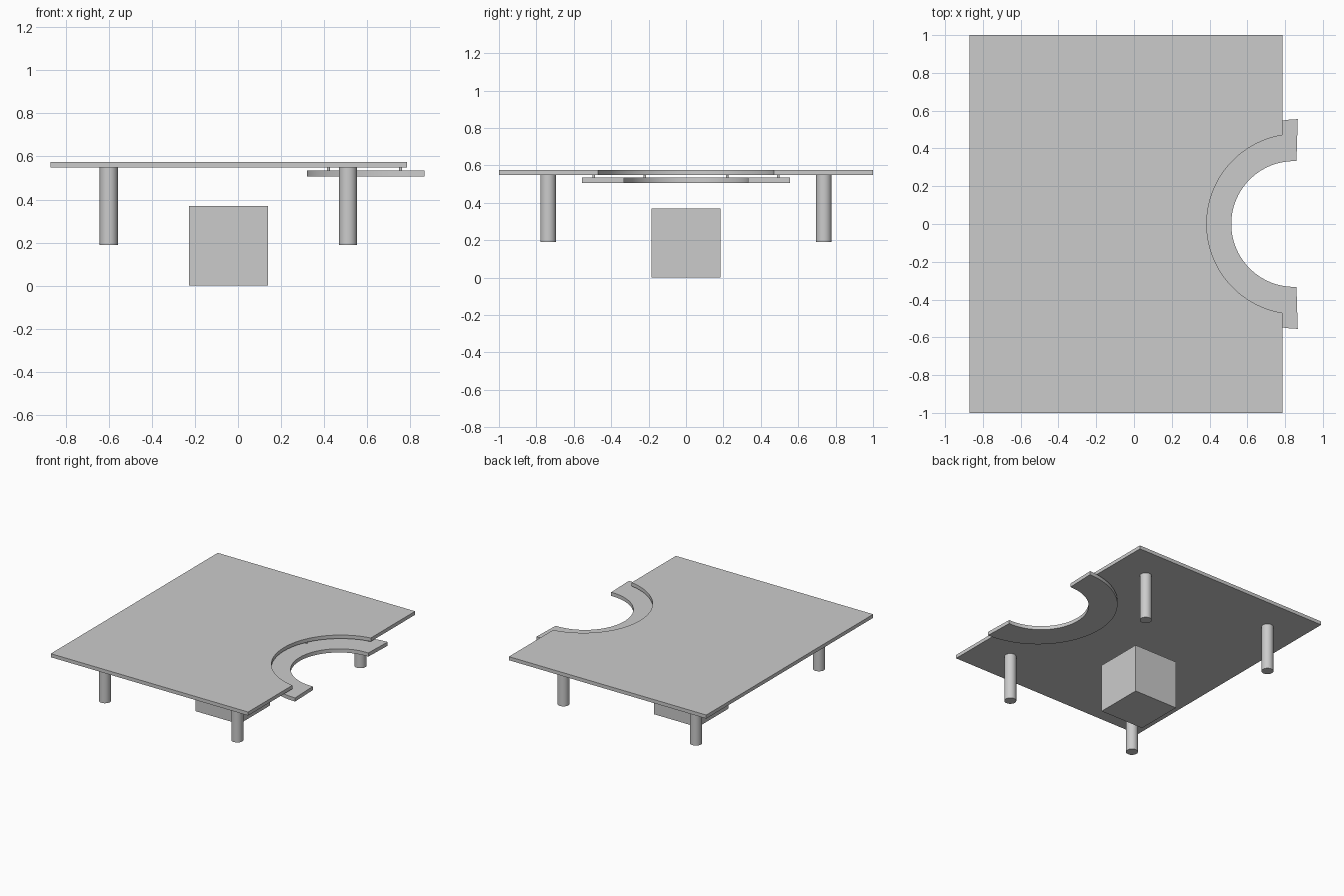
import bpy, bmesh
from math import cos, sin, pi, atan2

if "Cube" in bpy.data.objects:
    bpy.data.objects.remove(bpy.data.objects["Cube"])


def arc(cx, r, x_end, n=48):
    """Points of a left-facing arc about (cx, 0), from +y to -y, ending at x = x_end."""
    a = atan2((r * r - (x_end - cx) ** 2) ** 0.5, x_end - cx)
    return [(cx + r * cos(a + (2 * pi - 2 * a) * i / n),
             r * sin(a + (2 * pi - 2 * a) * i / n)) for i in range(n + 1)]


def finish(bm, name):
    bmesh.ops.recalc_face_normals(bm, faces=bm.faces[:])
    me = bpy.data.meshes.new(name)
    bm.to_mesh(me)
    bm.free()
    ob = bpy.data.objects.new(name, me)
    bpy.context.collection.objects.link(ob)
    bpy.ops.object.select_all(action='DESELECT')
    ob.select_set(True)
    bpy.context.view_layer.objects.active = ob
    bpy.ops.object.shade_smooth_by_angle(angle=0.52)
    return ob


def slab(name, outline, z0, z1):
    bm = bmesh.new()
    face = bm.faces.new([bm.verts.new((x, y, z0)) for x, y in outline])
    ext = bmesh.ops.extrude_face_region(bm, geom=[face], use_keep_orig=True)
    verts = [g for g in ext['geom'] if isinstance(g, bmesh.types.BMVert)]
    bmesh.ops.translate(bm, verts=verts, vec=(0, 0, z1 - z0))
    return finish(bm, name)


def post(name, x, y, r, z0, z1, sides=32):
    bm = bmesh.new()
    bmesh.ops.create_cone(bm, cap_ends=True, segments=sides, radius1=r, radius2=r, depth=z1 - z0)
    bmesh.ops.translate(bm, verts=bm.verts[:], vec=(x, y, (z0 + z1) / 2))
    return finish(bm, name)


# Desk top with a rounded bite in the +x edge
top = [(0.785, 1), (-0.87, 1), (-0.87, -1), (0.785, -1)]
slab("desk_top", top + arc(0.861, 0.476, 0.785)[::-1], 0.548, 0.575)

# Curved lower shelf hanging below the bite
slab("curved_shelf", arc(0.875, 0.555, 0.867) + arc(0.848, 0.333, 0.86)[::-1], 0.506, 0.534)

# Spacer pins and legs, mirrored in y
for side, s in (("back", 1), ("front", -1)):
    post(f"{side}_inner_pin", 0.42, 0.22 * s, 0.007, 0.534, 0.548, 12)
    post(f"{side}_outer_pin", 0.755, 0.493 * s, 0.007, 0.534, 0.548, 12)
    post(f"{side}_left_leg", -0.60, 0.737 * s, 0.042, 0.19, 0.548)
    post(f"{side}_right_leg", 0.511, 0.737 * s, 0.042, 0.19, 0.548)

# Cube under the desk
c = [(-0.228, -0.185), (0.14, -0.185), (0.14, 0.185), (-0.228, 0.185)]
slab("cube_seat", c, 0, 0.37)
